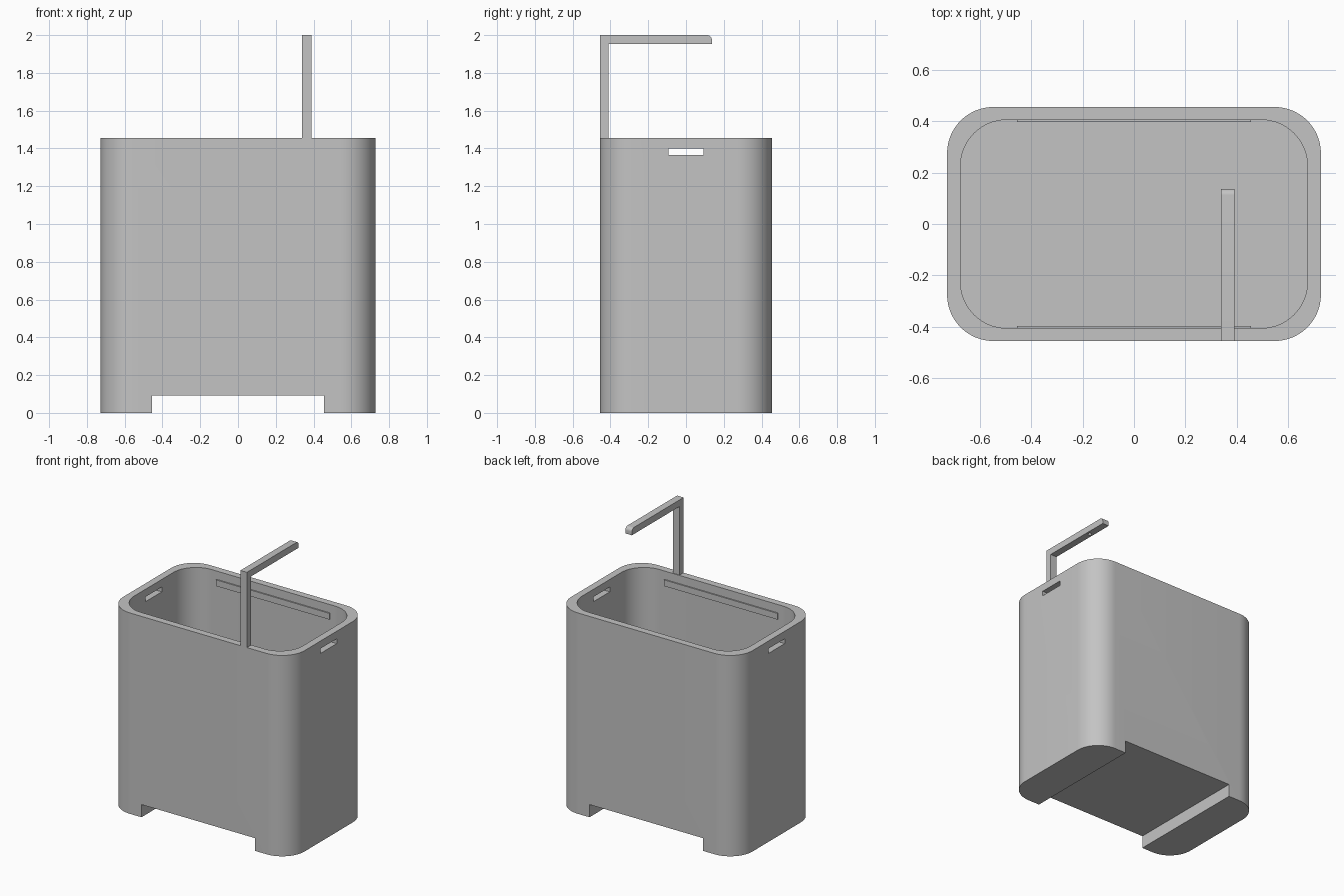
import bpy, bmesh, math
from mathutils import Vector

cube = bpy.data.objects.get("Cube")
if cube:
    bpy.data.objects.remove(cube, do_unlink=True)

grey = bpy.data.materials.new("plain grey")
grey.use_nodes = True
grey.diffuse_color = (0.55, 0.55, 0.55, 1)
grey.node_tree.nodes["Principled BSDF"].inputs["Base Color"].default_value = (0.55, 0.55, 0.55, 1)


def prism(name, points, direction):
    """Solid made by sweeping a flat outline along a direction."""
    bm = bmesh.new()
    face = bm.faces.new([bm.verts.new(p) for p in points])
    swept = bmesh.ops.extrude_face_region(bm, geom=[face])["geom"]
    verts = [g for g in swept if isinstance(g, bmesh.types.BMVert)]
    bmesh.ops.translate(bm, verts=verts, vec=Vector(direction))
    bmesh.ops.recalc_face_normals(bm, faces=bm.faces)
    mesh = bpy.data.meshes.new(name)
    bm.to_mesh(mesh)
    bm.free()
    mesh.materials.append(grey)
    obj = bpy.data.objects.new(name, mesh)
    bpy.context.collection.objects.link(obj)
    return obj


def rounded_block(name, half_x, half_y, radius, z0, z1, steps=16):
    points = []
    for quarter, (sx, sy) in enumerate([(1, 1), (-1, 1), (-1, -1), (1, -1)]):
        for i in range(steps + 1):
            a = (quarter + i / steps) * math.pi / 2
            points.append((sx * (half_x - radius) + radius * math.cos(a),
                           sy * (half_y - radius) + radius * math.sin(a), z0))
    return prism(name, points, (0, 0, z1 - z0))


def box(name, x0, x1, y0, y1, z0, z1):
    outline = [(x0, y0, z0), (x1, y0, z0), (x1, y1, z0), (x0, y1, z0)]
    return prism(name, outline, (0, 0, z1 - z0))


def activate(obj):
    bpy.ops.object.select_all(action="DESELECT")
    obj.select_set(True)
    bpy.context.view_layer.objects.active = obj


def cut(target, cutter):
    cutter.hide_render = True
    mod = target.modifiers.new("cut", "BOOLEAN")
    mod.operation = "DIFFERENCE"
    mod.solver = "EXACT"
    mod.object = cutter
    activate(target)
    bpy.ops.object.modifier_apply(modifier=mod.name)
    bpy.data.objects.remove(cutter, do_unlink=True)


def smooth(obj):
    activate(obj)
    bpy.ops.object.shade_smooth_by_angle(angle=math.radians(30))


# Bin body: hollow rounded shell, underside channel and hand slots
rim = 1.455
body = rounded_block("bin_body", 0.727, 0.455, 0.18, 0, rim)
cut(body, rounded_block("cavity_cutter", 0.675, 0.405, 0.18, 0.145, rim + 0.1))
cut(body, box("channel_cutter", -0.455, 0.455, -1, 1, -0.1, 0.092))
cut(body, box("hand_slot_cutter", -1, 1, -0.092, 0.092, 1.365, 1.4))
smooth(body)

# Thin rails inside the long walls
for name, side in (("front_rail", -1), ("back_rail", 1)):
    y0, y1 = sorted((side * 0.396, side * 0.407))
    box(name, -0.455, 0.455, y0, y1, 1.35, 1.395)

# Upright post and overhanging arm as one bent bar with a rounded tip
tip, top, r = 0.137, 2.0, 0.025
side = [(-0.455, rim), (-0.41, rim), (-0.41, 1.952), (tip, 1.952)]
for i in range(9):
    a = i / 8 * math.pi / 2
    side.append((tip - r + r * math.cos(a), top - r + r * math.sin(a)))
side.append((-0.455, top))
arm = prism("overhead_arm", [(0.338, y, z) for y, z in side], (0.052, 0, 0))

# Small round recess under the arm
circle = [(0.364 + 0.013 * math.cos(i * math.pi / 12),
           -0.03 + 0.013 * math.sin(i * math.pi / 12), 1.9) for i in range(24)]
cut(arm, prism("recess_cutter", circle, (0, 0, 0.07)))
smooth(arm)
